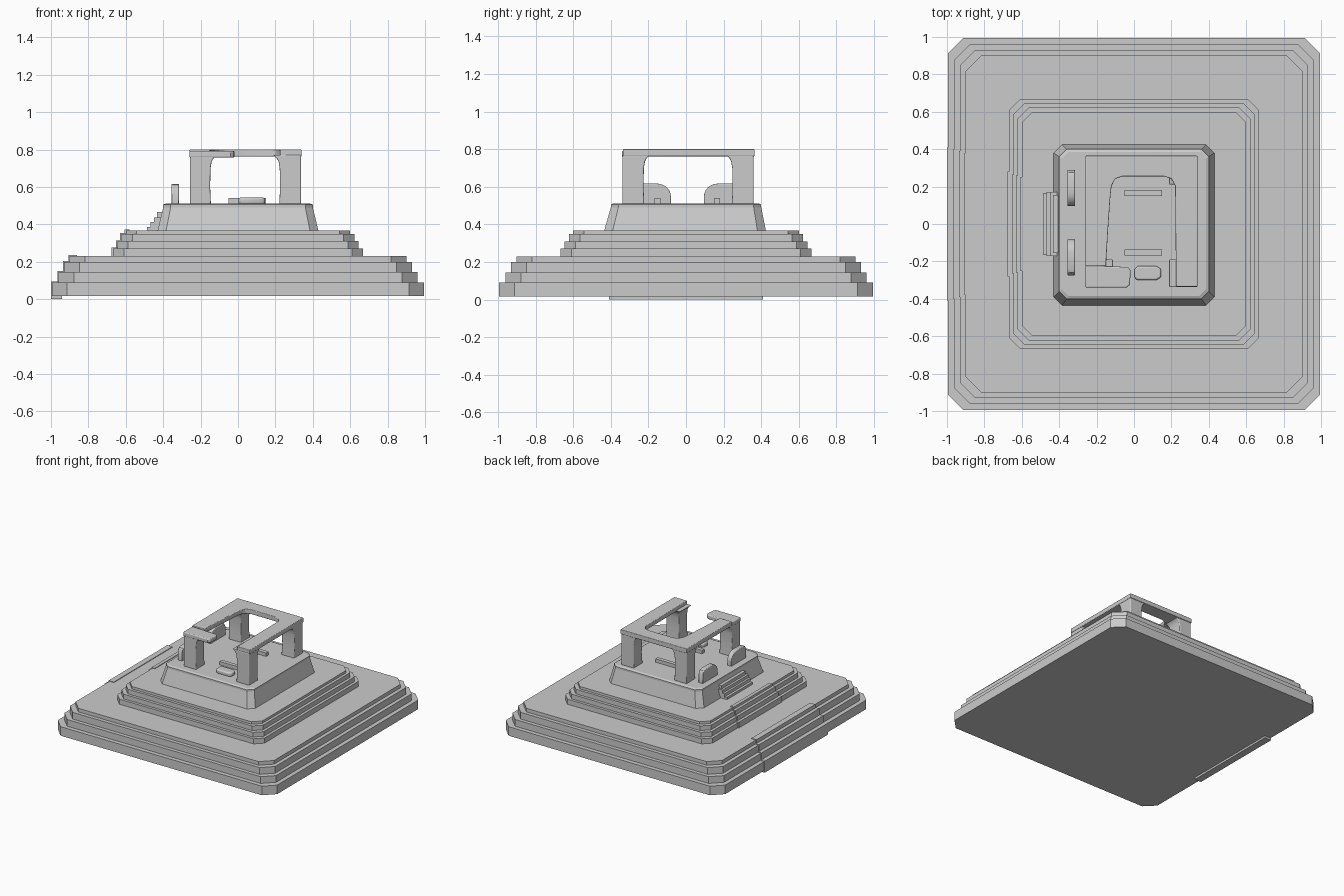
import bpy, bmesh, math

if "Cube" in bpy.data.objects:
    bpy.data.objects.remove(bpy.data.objects["Cube"])


def obj_from_bm(name, bm):
    bmesh.ops.recalc_face_normals(bm, faces=bm.faces)
    me = bpy.data.meshes.new(name)
    bm.to_mesh(me)
    bm.free()
    ob = bpy.data.objects.new(name, me)
    bpy.context.collection.objects.link(ob)
    return ob


def loft(name, rings):
    """Closed solid through rings of equal point count."""
    bm = bmesh.new()
    loops = [[bm.verts.new(p) for p in r] for r in rings]
    n = len(loops[0])
    for a, b in zip(loops, loops[1:]):
        for i in range(n):
            j = (i + 1) % n
            bm.faces.new((a[i], a[j], b[j], b[i]))
    bm.faces.new(loops[0][::-1])
    bm.faces.new(loops[-1])
    return obj_from_bm(name, bm)


def octagon(h, c, z, cy=0.0):
    """Square of half size h with corners cut by c."""
    k = h - c
    pts = [(h, -k), (h, k), (k, h), (-k, h), (-h, k), (-h, -k), (-k, -h), (k, -h)]
    return [(x, y + cy, z) for x, y in pts]


def box(name, x0, x1, y0, y1, z0, z1):
    return loft(name, [[(x0, y0, z), (x1, y0, z), (x1, y1, z), (x0, y1, z)] for z in (z0, z1)])


def slab(name, pts, z0, z1):
    return loft(name, [[(x, y, z) for x, y in pts] for z in (z0, z1)])


def soften(ob, width):
    m = ob.modifiers.new("soft_edges", "BEVEL")
    m.width = width
    m.segments = 3
    m.limit_method = "ANGLE"
    m.angle_limit = math.radians(40)
    for p in ob.data.polygons:
        p.use_smooth = True
    bpy.ops.object.select_all(action="DESELECT")
    ob.select_set(True)
    bpy.context.view_layer.objects.active = ob
    bpy.ops.object.shade_smooth_by_angle(angle=math.radians(35))


def stepped_tier(name, halves, levels, cut):
    rings = []
    for h, z0, z1 in zip(halves, levels, levels[1:]):
        rings += [octagon(h, cut, z0), octagon(h, cut, z1)]
    return loft(name, rings)


# lower and middle stepped terraces
stepped_tier("lower_terrace", (0.995, 0.96, 0.93, 0.90), (0.016, 0.09, 0.145, 0.20, 0.23), 0.082)
stepped_tier("middle_terrace", (0.667, 0.645, 0.622, 0.60), (0.23, 0.272, 0.31, 0.348, 0.368), 0.058)

# sloped upper block with thin cap
loft("upper_block", [octagon(0.43, 0.045, 0.366, -0.005), octagon(0.40, 0.04, 0.49),
                     octagon(0.40, 0.04, 0.505), octagon(0.385, 0.035, 0.512)])

# three stairways on the left side: (front x, back x, half width, bottom, top)
stairs = {
    "lower_stair": [(-1.0, -0.94, 0.41, 0.0, 0.094), (-0.966, -0.91, 0.40, 0.08, 0.15),
                    (-0.936, -0.88, 0.39, 0.14, 0.205), (-0.907, -0.86, 0.38, 0.19, 0.235)],
    "middle_stair": [(-0.675, -0.62, 0.28, 0.23, 0.277), (-0.652, -0.60, 0.265, 0.26, 0.315),
                     (-0.63, -0.59, 0.26, 0.30, 0.353), (-0.608, -0.58, 0.25, 0.34, 0.373)],
    "upper_stair": [(-0.487, -0.38, 0.165, 0.366, 0.387), (-0.467, -0.38, 0.17, 0.38, 0.413),
                    (-0.45, -0.38, 0.17, 0.41, 0.438), (-0.432, -0.38, 0.155, 0.43, 0.465)],
}
for name, steps in stairs.items():
    for i, (x0, x1, w, z0, z1) in enumerate(steps):
        box(f"{name}_step_{i + 1}", x0, x1, -w, w, z0, z1)

# four shrine pillars flaring inwards under the roof
for ox, sx, wx in ((-0.257, 1, 0.108), (0.337, -1, 0.112)):
    for oy, sy, wy in ((-0.338, 1, 0.112), (0.36, -1, 0.112)):
        rings = []
        for z, e in ((0.508, 0.004), (0.60, 0), (0.70, 0.002), (0.735, 0.008), (0.755, 0.019), (0.772, 0.04)):
            x, y = ox + sx * (wx + e), oy + sy * (wy + e)
            if (sx > 0 and sy < 0) or sy > 0 or sx < 0:
                rings.append([(ox, oy, z), (x, oy, z), (x, y, z), (ox, y, z)])
        soften(loft("shrine_pillar", rings), 0.006)

# ruined roof: U-shaped ring of beams with an arched inner edge
roof = [(-0.26, -0.225), (-0.15, -0.225), (-0.14, -0.05), (-0.127, 0.14), (-0.12, 0.205),
        (-0.10, 0.242), (-0.06, 0.255), (0.16, 0.255), (0.20, 0.242), (0.22, 0.205),
        (0.225, -0.335), (0.34, -0.335), (0.34, 0.365), (-0.26, 0.365)]
soften(slab("roof_beams", roof, 0.762, 0.80), 0.005)

# broken stub of the front beam
stub = [(-0.26, -0.34), (-0.04, -0.34), (-0.022, -0.325), (-0.018, -0.25), (-0.03, -0.23), (-0.26, -0.222)]
soften(slab("broken_front_beam", stub, 0.757, 0.792), 0.007)

# fallen piece of the front beam on the floor
chunk = [(0.015, -0.30), (0.12, -0.30), (0.145, -0.285), (0.145, -0.24),
         (0.12, -0.225), (0.02, -0.225), (0.002, -0.24), (0.002, -0.285)]
soften(slab("fallen_beam_piece", chunk, 0.508, 0.543), 0.01)

# two low floor bars inside the shrine
for y0, y1 in ((0.15, 0.182), (-0.168, -0.136)):
    box("floor_bar", -0.05, 0.15, y0, y1, 0.505, 0.54)

# pair of upright side stones at the stair head, rounded on their inner corner
for cy, s in ((0.095, 1), (-0.08, -1)):
    prof = [(0.0, 0.508), (0.195, 0.508), (0.195, 0.585), (0.18, 0.61), (0.16, 0.617)]
    prof += [(0.075 - 0.075 * math.sin(a), 0.547 + 0.07 * math.cos(a))
             for a in (math.radians(d) for d in range(0, 91, 15))]
    stone = loft("stair_side_stone", [[(x, cy + s * y, z) for y, z in prof] for x in (-0.355, -0.316)])
    soften(stone, 0.005)
